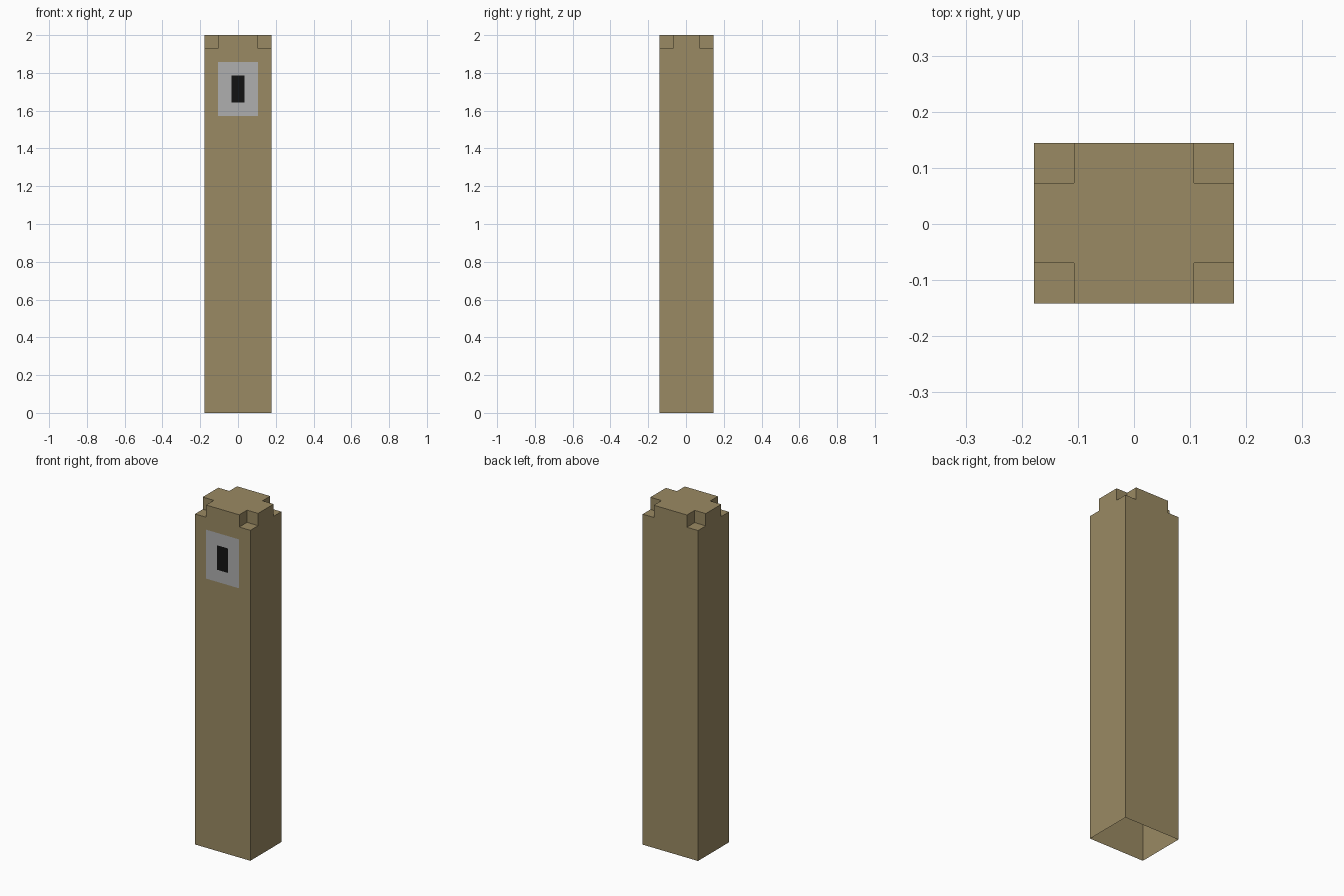
import bpy, bmesh
from mathutils import Matrix, Vector

if "Cube" in bpy.data.objects:
    bpy.data.objects.remove(bpy.data.objects["Cube"])

U = 2 / 28                 # the model sits on a grid of 28 units in height
Y0 = 0.0015                # body sits slightly back to make room for the window


def material(name, rgb):
    m = bpy.data.materials.new(name)
    m.diffuse_color = (*rgb, 1)
    m.use_nodes = True
    m.node_tree.nodes["Principled BSDF"].inputs["Base Color"].default_value = m.diffuse_color
    return m


def add_object(name, bm, mat=None):
    me = bpy.data.meshes.new(name)
    bm.to_mesh(me)
    bm.free()
    ob = bpy.data.objects.new(name, me)
    bpy.context.collection.objects.link(ob)
    if mat:
        me.materials.append(mat)
    return ob


def add_box(bm, center, size):
    bmesh.ops.create_cube(bm, size=1, matrix=Matrix.Translation(Vector(center))
                          @ Matrix.Diagonal((*size, 1)))


def front_panel(name, half_w, z0, z1, y, mat):
    bm = bmesh.new()
    bm.faces.new([bm.verts.new(p) for p in (
        (-half_w, y, z0), (half_w, y, z0), (half_w, y, z1), (-half_w, y, z1))])
    return add_object(name, bm, mat)


tan = material("tan", (0.323, 0.254, 0.125))
grey = material("window_grey", (0.43, 0.43, 0.43))
black = material("window_black", (0.006, 0.006, 0.006))

# Tower block
bm = bmesh.new()
add_box(bm, (0, Y0, 1), (5 * U, 4 * U, 2))
tower = add_object("tower", bm, tan)

# Four corner notches at the top, each one unit in size
bm = bmesh.new()
for sx in (-1, 1):
    for sy in (-1, 1):
        add_box(bm, (sx * 2.5 * U, Y0 + sy * 2 * U, 2), (2 * U, 2 * U, 2 * U))
cutter = add_object("notch_cutter", bm)
cutter.hide_render = True

mod = tower.modifiers.new("notches", 'BOOLEAN')
mod.operation = 'DIFFERENCE'
mod.solver = 'EXACT'
mod.object = cutter
bpy.context.view_layer.objects.active = tower
bpy.ops.object.modifier_apply(modifier=mod.name)
bpy.data.objects.remove(cutter)

# Open underside
bm = bmesh.new()
bm.from_mesh(tower.data)
bottom = [f for f in bm.faces if f.calc_center_median().z < 0.001]
bmesh.ops.delete(bm, geom=bottom, context='FACES_ONLY')
bm.to_mesh(tower.data)
bm.free()

# Window: grey surround with a dark opening
front = Y0 - 2 * U
front_panel("window_surround", 1.5 * U, 22 * U, 26 * U, front - 0.0015, grey)
front_panel("window_opening", 0.5 * U, 23 * U, 25 * U, front - 0.003, black)
